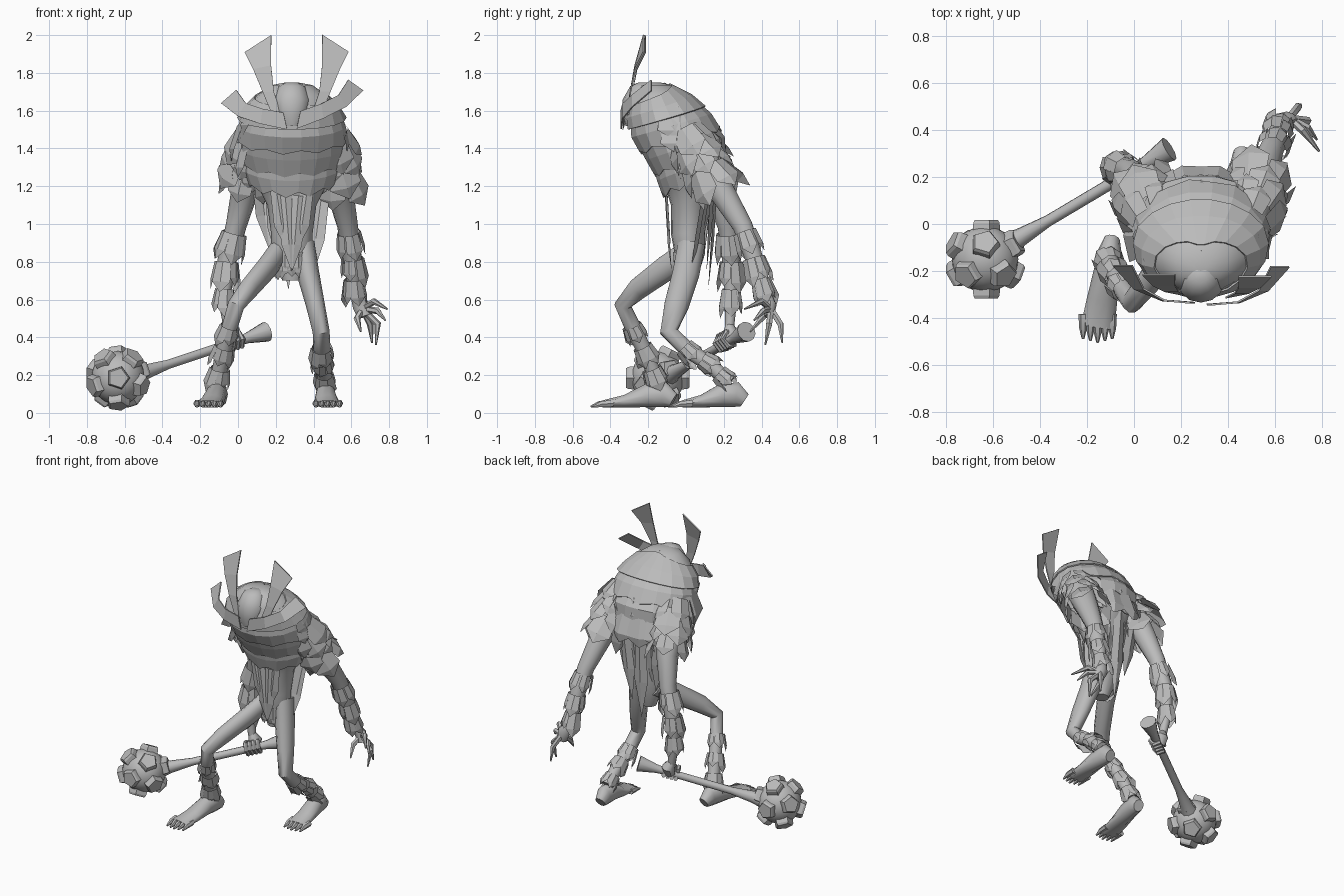
import bpy, bmesh, math, random
from mathutils import Vector as V

random.seed(4)
if "Cube" in bpy.data.objects:
    bpy.data.objects.remove(bpy.data.objects["Cube"])

grey = bpy.data.materials.new("plain_grey")
grey.use_nodes = True
grey.diffuse_color = (0.5, 0.5, 0.5, 1)
grey.node_tree.nodes["Principled BSDF"].inputs["Base Color"].default_value = (0.5, 0.5, 0.5, 1)
MID = 0.285


def finish(name, bm, smooth=False, thick=0):
    if not thick:
        bmesh.ops.recalc_face_normals(bm, faces=bm.faces)
    me = bpy.data.meshes.new(name)
    bm.to_mesh(me)
    bm.free()
    me.materials.append(grey)
    ob = bpy.data.objects.new(name, me)
    bpy.context.collection.objects.link(ob)
    if thick:
        ob.modifiers.new("thickness", "SOLIDIFY").thickness = thick
    if smooth:
        bpy.ops.object.select_all(action="DESELECT")
        ob.select_set(True)
        bpy.context.view_layer.objects.active = ob
        bpy.ops.object.shade_smooth_by_angle(angle=math.radians(45))


def frame(path, i, flat=False):
    a, b = path[max(i - 1, 0)], path[min(i + 1, len(path) - 1)]
    d = V((0, 0, -1)) if flat else (V(b[:3]) - V(a[:3])).normalized()
    u = V((1, 0, 0)) - d * d.x
    if u.length < 0.3:
        u = V((0, 1, 0)) - d * d.y
    u.normalize()
    return d, u, d.cross(u)


# A path is a list of rings: x, y, z, half width, half depth
def loft(bm, path, n=10, flat=False):
    rings = []
    for i, p in enumerate(path):
        d, u, w = frame(path, i, flat)
        rings.append([bm.verts.new(V(p[:3]) + u * p[3] * math.cos(k * math.tau / n)
                                   + w * p[-1] * math.sin(k * math.tau / n)) for k in range(n)])
    for r, s in zip(rings, rings[1:]):
        for k in range(n):
            bm.faces.new((r[k], r[(k + 1) % n], s[(k + 1) % n], s[k]))
    bm.faces.new(rings[0])
    bm.faces.new(rings[-1])


def tube(name, path, n=10, flat=False):
    bm = bmesh.new()
    loft(bm, path, n, flat)
    finish(name, bm, True)


def leaf(bm, base, d, normal, width, length):
    """Creased, pointed plate of hide."""
    s = d.cross(normal).normalized() * width / 2
    up = normal * width * 0.15
    mid = base + d * length * 0.65
    b = [bm.verts.new(p) for p in (base - s * 0.8, base + up, base + s * 0.8,
                                   mid - s, mid + up, mid + s, base + d * length)]
    for f in ((0, 1, 4, 3), (1, 2, 5, 4), (3, 4, 6), (4, 5, 6)):
        bm.faces.new([b[k] for k in f])


def tufts(name, path, start, end, rows, n, width, length, flare, arc=(0, 1), flat=False):
    """Overlapping rows of leaves around a limb."""
    bm = bmesh.new()
    for j in range(rows):
        t = start + (end - start) * j / (rows - 1)
        i = min(int(t), len(path) - 2)
        p = [a + (b - a) * (t - i) for a, b in zip(path[i], path[i + 1])]
        d, u, w = frame([path[i], path[i + 1]], 0, flat)
        for k in range(n):
            a = math.tau * (arc[0] + (arc[1] - arc[0]) * (k + 0.5 * (j % 2)) / n)
            out = u * math.cos(a) + w * math.sin(a)
            base = V(p[:3]) + (u * p[3] * math.cos(a) + w * p[-1] * math.sin(a)) * 0.98
            r = random.uniform(0.8, 1.2)
            leaf(bm, base, (d + out * flare * r).normalized(), out, width * r, length * r)
    finish(name, bm)


# Hunched torso, listed from the top down
torso = [(MID, -.17, 1.75, .03, .03), (MID, -.16, 1.735, .11, .09), (MID, -.13, 1.67, .2, .165),
         (MID, -.09, 1.58, .255, .21), (MID, -.04, 1.45, .27, .23), (MID, 0, 1.32, .235, .18),
         (MID, .02, 1.2, .18, .13), (MID, .02, 1.1, .13, .1), (MID, .01, .95, .11, .09),
         (MID, .02, .84, .11, .08), (MID, .01, .7, .05, .045)]
tube("torso", torso, 16, True)


def section(z):
    for a, b in zip(torso, torso[1:]):
        if b[2] <= z <= a[2]:
            t = (a[2] - z) / (a[2] - b[2])
            return [p + (q - p) * t for p, q in zip(a, b)]
    return torso[0]


# Overlapping shell bands, lower at the chest than at the back
def band(name, top, bottom, grow, jag):
    bm = bmesh.new()
    n, rows = 18, []
    for z, g in ((top, 1.0), ((top + bottom) / 2, 1 + grow * .7), (bottom, 1 + grow)):
        row = []
        for k in range(n):
            a = math.tau * k / n
            zz = z + 0.06 * (1 + math.sin(a)) - (jag * (k % 2) if z == bottom else 0)
            c = section(zz)
            row.append(bm.verts.new((c[0] + c[3] * g * math.cos(a), c[1] + c[4] * g * math.sin(a), zz)))
        rows.append(row)
    for r, s in zip(rows, rows[1:]):
        for k in range(n):
            bm.faces.new((r[k], r[(k + 1) % n], s[(k + 1) % n], s[k]))
    finish(name, bm, thick=0.008)


for i, (top, bottom, grow, jag) in enumerate(((1.62, 1.5, .1, 0), (1.53, 1.39, .08, .02),
                                              (1.41, 1.27, .1, .02), (1.29, 1.17, .2, .03))):
    band(f"shell_band_{i + 1}", top, bottom, grow, jag)
tufts("back_hide", torso, 2.5, 4.4, 3, 7, .2, .18, .3, (.47, 1.03), True)

# Dorsal ridge
bm = bmesh.new()
for y, z in ((-.12, 1.74), (-.02, 1.69), (.05, 1.63), (.13, 1.53)):
    leaf(bm, V((MID, y, z)), V((0, .7, -.6)).normalized(), V((1, 0, 0)), .03, .06)
finish("dorsal_ridge", bm)

# Head tucked into the collar
tube("head", [(MID, -.22, 1.75, .03, .03), (MID, -.23, 1.73, .07, .065), (MID, -.25, 1.66, .098, .085),
              (MID, -.265, 1.58, .085, .07), (MID, -.28, 1.52, .05, .04)], 12, True)


# Horn blades, each pair mirrored across the body
def blade(name, pairs, mirror_sum, lift):
    for side in ("right", "left"):
        bm = bmesh.new()
        rows = []
        for pair in pairs:
            q = [V(p) for p in pair]
            if side == "left":
                q = [V((mirror_sum - p.x, p.y, p.z + lift * abs(p.x - MID))) for p in q]
            rows.append([bm.verts.new(p) for p in q])
        for r, s in zip(rows, rows[1:]):
            bm.faces.new((r[0], r[1], s[1], s[0]))
        finish(f"{side}_{name}", bm, thick=0.008)


blade("tall_horn", [((.18, -.3, 1.58), (.23, -.31, 1.58)), ((.13, -.29, 1.7), (.19, -.29, 1.7)),
                    ((.08, -.265, 1.82), (.175, -.265, 1.84)), ((.035, -.22, 1.91), (.175, -.22, 2.0))], .62, 0)
blade("low_horn", [((.26, -.34, 1.5), (.24, -.34, 1.59)), ((.12, -.33, 1.53), (.13, -.33, 1.61)),
                   ((.0, -.28, 1.57), (.04, -.28, 1.64)), ((-.09, -.18, 1.64), (-.01, -.18, 1.71))], .57, .17)

# Arms with hanging hide
left_arm = [(.47, -.02, 1.5, .09), (.505, .07, 1.36, .09), (.54, .19, 1.17, .072), (.58, .3, .99, .055),
            (.605, .36, .82, .05), (.615, .4, .68, .036), (.62, .43, .61, .025)]
right_arm = [(.1, -.02, 1.5, .09), (.065, .07, 1.36, .09), (.035, .16, 1.17, .072), (-.01, .22, .99, .055),
             (-.06, .24, .8, .05), (-.075, .24, .62, .036), (-.05, .23, .45, .025)]
for side, arm in (("left", left_arm), ("right", right_arm)):
    tube(f"{side}_arm", arm)
    tufts(f"{side}_shoulder_hide", arm, .1, 1.35, 4, 5, .15, .18, .32)
    tufts(f"{side}_forearm_hide", arm, 3.2, 4.8, 3, 5, .085, .14, .14)

# Open left hand
bm = bmesh.new()
loft(bm, [(.62, .43, .62, .025, .025), (.65, .45, .57, .045, .03), (.67, .44, .51, .035, .025)], 8)
for knuckle, tip in (((.72, .4, .59), (.79, .31, .55)), ((.74, .41, .54), (.78, .36, .49)),
                     ((.74, .44, .47), (.73, .42, .36)), ((.7, .5, .47), (.71, .51, .37)),
                     ((.63, .4, .5), (.65, .34, .43))):
    loft(bm, [(.66, .45, .55, .018), (*knuckle, .018), (*tip, .005)], 6)
finish("left_hand", bm, True)

# Right hand gripping the handle
grip = V((-.03, .21, .38))
axis = V((.65, .39, .21)).normalized()
e1 = axis.cross(V((0, 0, 1))).normalized()
e2 = axis.cross(e1)
bm = bmesh.new()
loft(bm, [(-.05, .23, .46, .025), (-.03, .24, .42, .045), (-.03, .22, .37, .035)], 8)
for k in range(4):
    c = grip + axis * (k - 1.5) * .027
    pts = [c + (e1 * math.cos(a) + e2 * math.sin(a)) * .042 for a in (-2.4, -1.2, 0, 1.2, 2.4)]
    loft(bm, [(*p, .015) for p in pts], 6)
finish("right_hand", bm, True)

# Legs, shin hide, feet and toes
legs = {"left": ([(.345, .03, .9, .06, .075), (.37, .0, .74, .06, .075), (.41, -.05, .57, .05, .068),
                  (.44, -.09, .43, .045, .05), (.445, .0, .34, .045, .045), (.45, .12, .26, .042, .042),
                  (.46, .23, .16, .04, .04)], (.46, .28), (.475, -.02)),
        "right": ([(.22, .03, .86, .055, .07), (.155, -.1, .77, .055, .07), (.06, -.25, .66, .052, .06),
                   (-.01, -.335, .57, .045, .045), (-.045, -.28, .45, .042, .045), (-.08, -.21, .31, .042, .042),
                   (-.11, -.15, .16, .04, .04)], (-.1, -.1), (-.155, -.44))}
for side, (leg, heel, toe) in legs.items():
    tube(f"{side}_leg", leg)
    tufts(f"{side}_shin_hide", leg, 3.9, 5.5, 3, 5, .08, .11, .16)
    h, t = V(heel), V(toe)
    rings = []
    for f, w, tall in ((-.1, .035, .04), (.05, .05, .07), (.3, .055, .065), (.65, .065, .035), (1, .072, .02)):
        p = h.lerp(t, f)
        rings.append((p.x, p.y, .027 + tall, w, tall))
    bm = bmesh.new()
    loft(bm, rings, 10)
    for k in range(5):
        x = t.x + (k - 2) * .031
        y = t.y + abs(k - 2) * .008
        loft(bm, [(x, y + .04, .05, .02, .02), (x, y - .02, .047, .017, .018), (x, y - .065, .033, .006)], 6)
    finish(f"{side}_foot", bm, True)

# Hide strips hanging from the shell, front and back
bm = bmesh.new()
for x, z, lean, length in ((.2, 1.2, .15, .32), (.37, 1.2, -.15, .32), (.25, 1.15, .08, .4), (.32, 1.15, -.08, .4)):
    leaf(bm, V((x, -.1, z)), V((lean, .06, -1)).normalized(), V((0, -1, 0)), .08, length)
finish("front_strips", bm)
bm = bmesh.new()
for k in range(6):
    x = (k - 2.5) * .075
    leaf(bm, V((MID + x, .17 - abs(x) * .2, 1.4)), V((-x * .7, -.06 - .1 * (k % 2), -1)).normalized(),
         V((x, 1, 0)).normalized(), .1, .55 + .1 * (k % 3))
finish("back_strips", bm)
tufts("waist_flaps", torso, 8.9, 9.1, 2, 5, .09, .13, -.1, (0, .5), True)

# Club: handle with flared pommel, ball and five-sided studs
ball = V((-.635, -.15, .185))
start, end = V((-.54, -.09, .2)), V((.15, .32, .43))
tube("club_handle", [(*start.lerp(end, f), r) for f, r in
                     ((0, .055), (.08, .04), (.25, .025), (.8, .025), (.86, .03), (1, .055))], 10)
bm = bmesh.new()
bmesh.ops.create_icosphere(bm, subdivisions=3, radius=.142)
bmesh.ops.translate(bm, verts=bm.verts, vec=ball)
finish("club_ball", bm, True)
bm = bmesh.new()
dirs = [V((0, -1, 0)), V((0, 1, 0))]
for k in range(5):
    a = math.radians(72 * k - 90)
    d = V((math.cos(a) * .894, -.447, math.sin(a) * .894))
    dirs += [d, -d]
for d in dirs:
    loft(bm, [(*(ball + d * r), w) for r, w in ((.12, .064), (.155, .062), (.168, .054))], 5)
finish("club_studs", bm)
